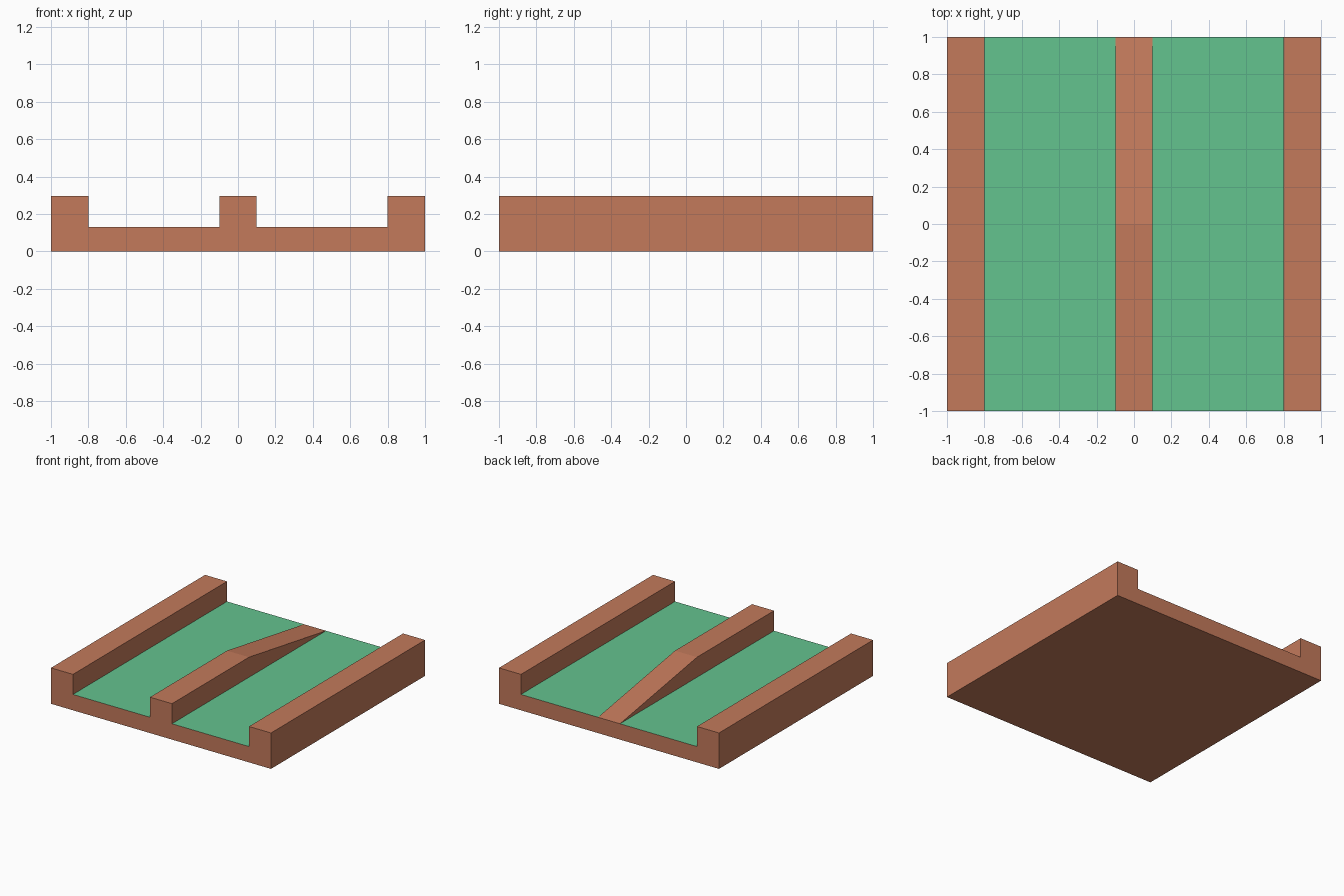
import bpy
import bmesh

if "Cube" in bpy.data.objects:
    bpy.data.objects.remove(bpy.data.objects["Cube"])

FLOOR, TOP = 0.13, 0.295          # fairway height, wall height
WALL_X, RIDGE_X = 0.8, 0.1        # inner wall face, half width of divider


def material(name, rgb):
    m = bpy.data.materials.new(name)
    m.diffuse_color = (*rgb, 1.0)
    m.use_nodes = True
    m.node_tree.nodes["Principled BSDF"].inputs["Base Color"].default_value = m.diffuse_color
    return m


wood = material("wood_brown", (0.546, 0.193, 0.105))
grass = material("grass_green", (0.127, 0.546, 0.275))


def section(ridge_z):
    """Cross-section of the track, with the divider at the given height."""
    right = [(RIDGE_X, ridge_z), (RIDGE_X, FLOOR), (WALL_X, FLOOR),
             (WALL_X, TOP), (1, TOP), (1, 0)]
    left = [(-x, z) for x, z in reversed(right)]
    return left + right


# Track: level divider in the front half, ramping down to the floor at the back
bm = bmesh.new()
rings = [[bm.verts.new((x, y, z)) for x, z in section(h)]
         for y, h in ((-1, TOP), (0, TOP), (1, FLOOR))]
for a, b in zip(rings, rings[1:]):
    for i in range(len(a)):
        j = (i + 1) % len(a)
        bm.faces.new((a[i], a[j], b[j], b[i]))
bm.faces.new(rings[0])
bm.faces.new(rings[-1])
bmesh.ops.remove_doubles(bm, verts=bm.verts, dist=0.0001)
bmesh.ops.recalc_face_normals(bm, faces=bm.faces)
bmesh.ops.dissolve_limit(bm, angle_limit=0.01, verts=bm.verts, edges=bm.edges)

# Grass on the two level lanes, wood everywhere else
for f in bm.faces:
    lane = f.normal.z > 0.999 and abs(f.calc_center_median().z - FLOOR) < 0.001
    f.material_index = 1 if lane else 0

mesh = bpy.data.meshes.new("divided_track")
bm.to_mesh(mesh)
bm.free()
mesh.materials.append(wood)
mesh.materials.append(grass)
track = bpy.data.objects.new("divided_track", mesh)
bpy.context.collection.objects.link(track)
